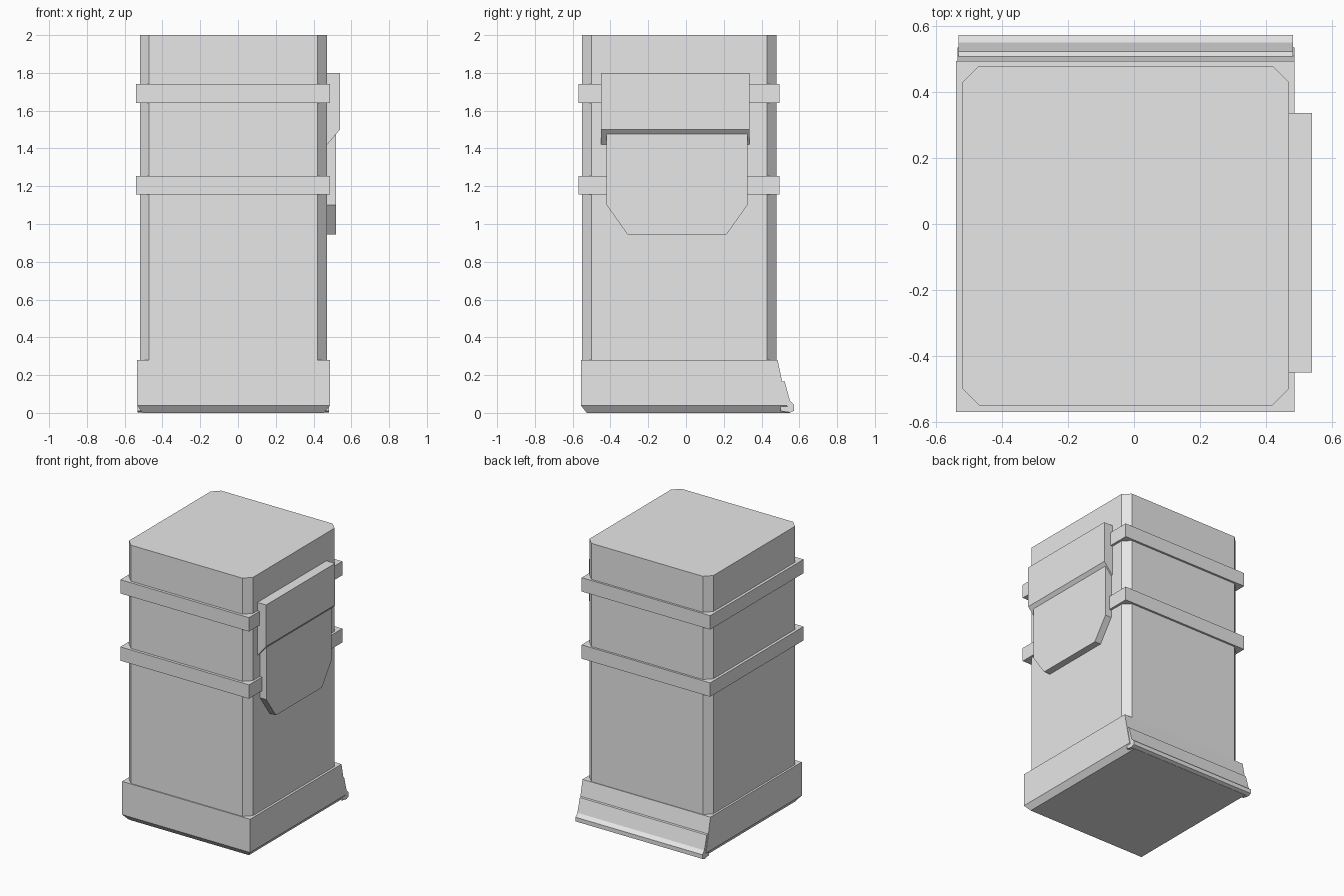
import bpy, bmesh

old = bpy.data.objects.get("Cube")
if old:
    bpy.data.objects.remove(old, do_unlink=True)

grey = bpy.data.materials.new("plain grey")
grey.use_nodes = True
grey.diffuse_color = (0.8, 0.8, 0.8, 1)
grey.node_tree.nodes["Principled BSDF"].inputs["Base Color"].default_value = (0.8, 0.8, 0.8, 1)


def loft(name, rings):
    """Join equal-length point rings with side faces and cap both ends."""
    bm = bmesh.new()
    loops = [[bm.verts.new(p) for p in ring] for ring in rings]
    n = len(loops[0])
    for a, b in zip(loops, loops[1:]):
        for i in range(n):
            j = (i + 1) % n
            bm.faces.new((a[i], a[j], b[j], b[i]))
    bm.faces.new(loops[0][::-1])
    bm.faces.new(loops[-1])
    bmesh.ops.recalc_face_normals(bm, faces=bm.faces[:])
    mesh = bpy.data.meshes.new(name)
    bm.to_mesh(mesh)
    bm.free()
    mesh.materials.append(grey)
    obj = bpy.data.objects.new(name, mesh)
    bpy.context.collection.objects.link(obj)
    return obj


def rect(x0, x1, y0, y1, z):
    return [(x0, y0, z), (x1, y0, z), (x1, y1, z), (x0, y1, z)]


def chamfered(x0, x1, y0, y1, c, z):
    return [(x0 + c, y0, z), (x1 - c, y0, z), (x1, y0 + c, z), (x1, y1 - c, z),
            (x1 - c, y1, z), (x0 + c, y1, z), (x0, y1 - c, z), (x0, y0 + c, z)]


# Chamfered column
loft("column", [chamfered(-0.52, 0.47, -0.55, 0.48, 0.05, z) for z in (0.2, 2)])

# Two straps around the column
for name, z in (("lower_strap", 1.155), ("upper_strap", 1.64)):
    loft(name, [rect(-0.54, 0.487, -0.57, 0.495, h) for h in (z, z + 0.1)])

# Plinth, flared at the back and bevelled underneath
loft("plinth", [rect(-0.505, 0.455, -0.525, 0.55, 0),
                rect(-0.535, 0.487, -0.557, 0.535, 0.04),
                rect(-0.535, 0.487, -0.557, 0.485, 0.28)])

# Curved skirt over the back of the plinth
skirt = [(0.505, 0.168), (0.523, 0.165), (0.55, 0.065), (0.573, 0.042),
         (0.573, 0.012), (0.55, 0.002), (0.5, 0.01)]
loft("back_skirt", [[(x, y, z) for y, z in skirt] for x in (-0.532, 0.482)])

# Pouch cover with a sloped lower edge
cover = [(0.45, 1.8), (0.54, 1.8), (0.54, 1.5), (0.472, 1.42), (0.45, 1.42)]
loft("pouch_cover", [[(x, y, z) for x, z in cover] for y in (-0.45, 0.337)])

# Pouch body with clipped lower corners
pouch = [(-0.42, 1.5), (-0.42, 1.1), (-0.31, 0.945), (0.215, 0.945), (0.325, 1.1), (0.325, 1.5)]
loft("pouch", [[(x, y, z) for y, z in pouch] for x in (0.45, 0.52)])
